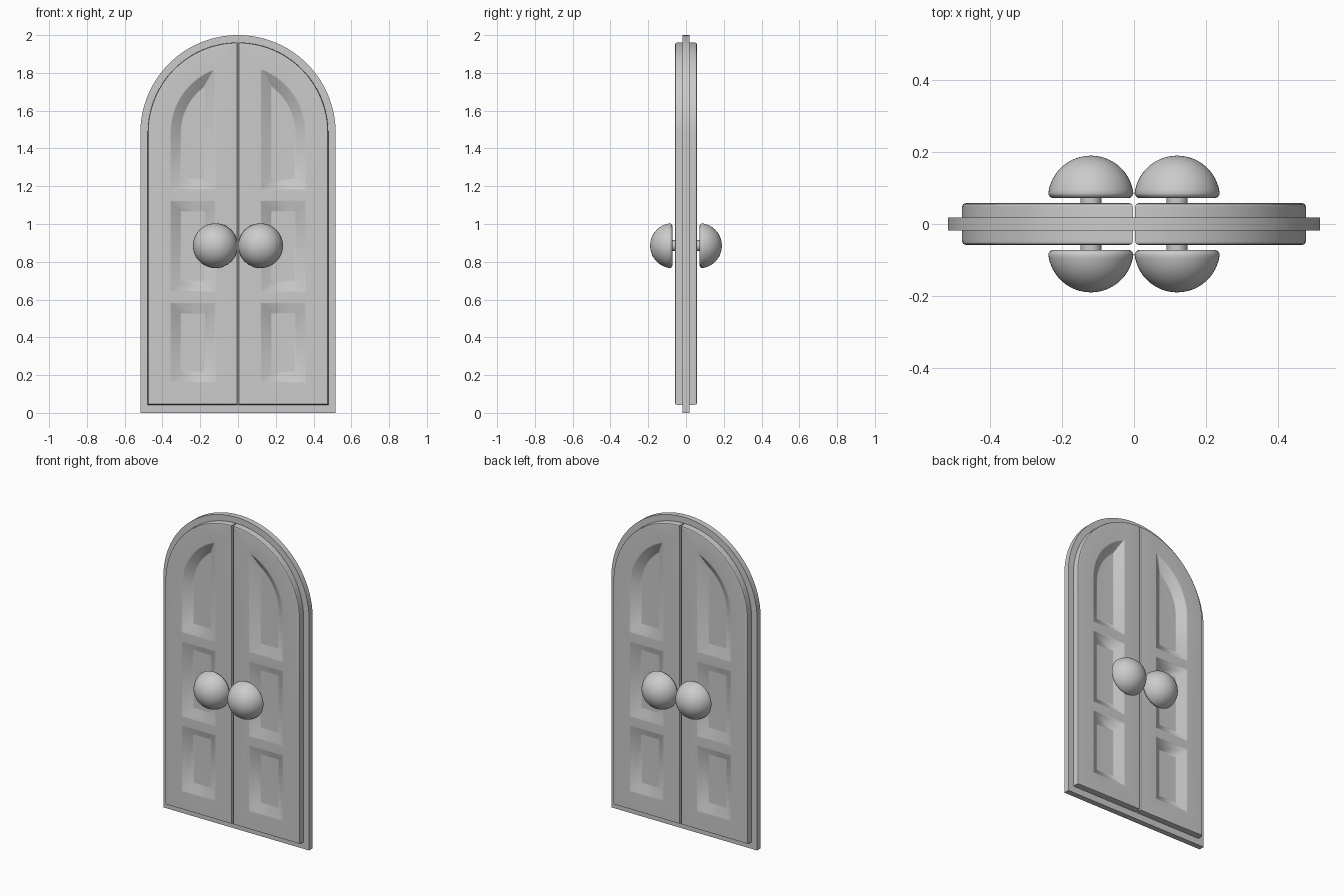
import bpy, bmesh, math

cube = bpy.data.objects.get("Cube")
if cube:
    bpy.data.objects.remove(cube)

grey = bpy.data.materials.new("plain grey")
grey.use_nodes = True
COLOUR = (0.6, 0.6, 0.6, 1)
grey.diffuse_color = COLOUR
grey.node_tree.nodes["Principled BSDF"].inputs["Base Color"].default_value = COLOUR

SPRING = 1.483   # height where the arch begins
HALF = 0.058     # half thickness of a door leaf
FLOOR = 0.02     # distance of the panel floors from the middle plane


def outline(x0, x1, z0, z1=None, inset=0.0, steps=32):
    """Points of a rectangle, or of an arched shape when z1 is None."""
    a, b, low = x0 + inset, x1 - inset, z0 + inset
    pts = [(a, low), (b, low)]
    if z1 is not None:
        return pts + [(b, z1 - inset), (a, z1 - inset)]
    end = math.acos(max(-1, min(1, a / b)))
    for i in range(steps + 1):
        t = end * i / steps
        pts.append((b * math.cos(t), SPRING + b * math.sin(t)))
    return pts


def add_ring(bm, pts, y, side=1):
    return [bm.verts.new((side * x, y, z)) for x, z in pts]


def bridge(bm, r1, r2):
    n = len(r1)
    for i in range(n):
        j = (i + 1) % n
        bm.faces.new((r1[i], r1[j], r2[j], r2[i]))


def ring_edges(bm, ring):
    edges = []
    for i, v in enumerate(ring):
        w = ring[(i + 1) % len(ring)]
        edges.append(bm.edges.get((v, w)) or bm.edges.new((v, w)))
    return edges


def finish(bm, name, angle=40):
    bmesh.ops.recalc_face_normals(bm, faces=bm.faces[:])
    mesh = bpy.data.meshes.new(name)
    bm.to_mesh(mesh)
    bm.free()
    mesh.materials.append(grey)
    ob = bpy.data.objects.new(name, mesh)
    bpy.context.collection.objects.link(ob)
    bpy.ops.object.select_all(action='DESELECT')
    ob.select_set(True)
    bpy.context.view_layer.objects.active = ob
    bpy.ops.object.shade_smooth_by_angle(angle=math.radians(angle))
    return ob


# Thin arched frame behind both leaves
bm = bmesh.new()
shape = outline(-0.517, 0.517, 0, steps=64)
rings = [add_ring(bm, shape, y) for y in (-0.018, 0.018)]
bridge(bm, *rings)
for ring in rings:
    bm.faces.new(ring)
finish(bm, "frame", 30)

PANELS = [(0.16, 0.585), (0.64, 1.125), (1.18, None)]
# Panel slope and rounded leaf edge, as (inset, y)
SLOPE = [(0, HALF), (0.006, HALF - 0.002), (0.055, FLOOR + 0.002), (0.061, FLOOR)]
EDGE = [(0, HALF - 0.01), (0.003, HALF - 0.003), (0.01, HALF)]


def door(name, side):
    bm = bmesh.new()
    rims = []
    for facing in (-1, 1):
        # rounded outer edge
        leaf = [add_ring(bm, outline(0.003, 0.478, 0.043, None, d), facing * y, side)
                for d, y in EDGE]
        for r1, r2 in zip(leaf, leaf[1:]):
            bridge(bm, r1, r2)
        rims.append(leaf[0])
        borders = ring_edges(bm, leaf[-1])
        # sunken panels
        for z0, z1 in PANELS:
            rings = [add_ring(bm, outline(0.118, 0.36, z0, z1, d), facing * y, side)
                     for d, y in SLOPE]
            for r1, r2 in zip(rings, rings[1:]):
                bridge(bm, r1, r2)
            bm.faces.new(rings[-1])
            borders += ring_edges(bm, rings[0])
        # flat face around the panels
        bmesh.ops.triangle_fill(bm, edges=borders, use_beauty=True, normal=(0, facing, 0))
    bridge(bm, *rims)
    ob = finish(bm, name)
    mod = ob.modifiers.new("flat faces", 'WEIGHTED_NORMAL')
    mod.keep_sharp = True


def knob(name, x, facing):
    """Half-dome knob on a short stem, turned round the y axis."""
    profile = [(0.029, 0.05), (0.029, 0.072), (0.106, 0.072), (0.113, 0.075), (0.117, 0.081)]
    first = math.radians(6)
    for i in range(16):
        t = first + (math.pi / 2 - first) * i / 16
        profile.append((0.119 * math.cos(t), 0.072 + 0.118 * math.sin(t)))
    bm = bmesh.new()
    n = 48
    rings = []
    for r, y in profile:
        rings.append([bm.verts.new((x + r * math.cos(math.tau * k / n), facing * y,
                                    0.885 + r * math.sin(math.tau * k / n)))
                      for k in range(n)])
    for r1, r2 in zip(rings, rings[1:]):
        bridge(bm, r1, r2)
    bm.faces.new(rings[0])
    tip = bm.verts.new((x, facing * 0.19, 0.885))
    for k in range(n):
        bm.faces.new((rings[-1][k], rings[-1][(k + 1) % n], tip))
    finish(bm, name)


for label, side in (("left", 1), ("right", -1)):
    door(label + "_door", side)
    for end, facing in (("front", -1), ("back", 1)):
        knob(f"{label}_{end}_knob", side * 0.12, facing)
